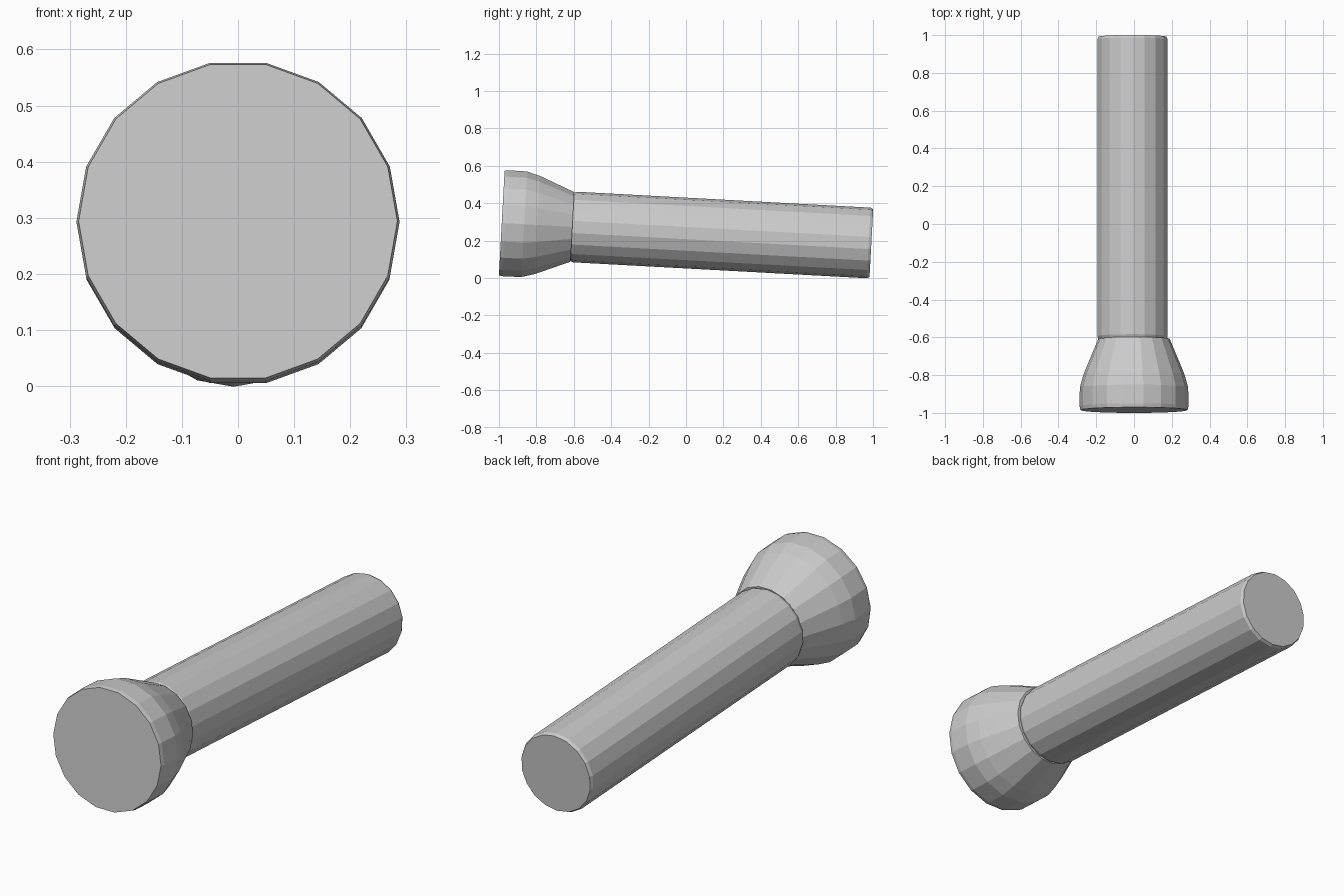
import bpy, bmesh, math
from mathutils import Matrix, Vector

if "Cube" in bpy.data.objects:
    bpy.data.objects.remove(bpy.data.objects["Cube"])

# Shared tilted axis: runs from the lens centre toward +y, dipping slightly
TILT = math.radians(3.1)
AXIS = Vector((0, math.cos(TILT), -math.sin(TILT)))
UP = Vector((0, math.sin(TILT), math.cos(TILT)))
START = Vector((0, -0.985, 0.294))


def turned_part(name, profile, sides, x_shift=0.0, phase=0.0):
    """Closed faceted solid from (distance along axis, radius) pairs."""
    bm = bmesh.new()
    rings = []
    for dist, radius in profile:
        ring = []
        for i in range(sides):
            a = phase + 2 * math.pi * i / sides
            side = Vector((math.cos(a) * radius + x_shift, 0, 0))
            ring.append(bm.verts.new(START + AXIS * dist + side + UP * math.sin(a) * radius))
        rings.append(ring)
    for r0, r1 in zip(rings, rings[1:]):
        for i in range(sides):
            j = (i + 1) % sides
            bm.faces.new((r0[i], r0[j], r1[j], r1[i]))
    bm.faces.new(rings[0])
    bm.faces.new(rings[-1])
    bmesh.ops.recalc_face_normals(bm, faces=bm.faces)
    mesh = bpy.data.meshes.new(name)
    bm.to_mesh(mesh)
    bm.free()
    obj = bpy.data.objects.new(name, mesh)
    bpy.context.collection.objects.link(obj)
    return obj


# Flared lamp head with a flat front
turned_part("lamp_head",
            [(0, 0.284), (0.02, 0.288), (0.12, 0.287), (0.19, 0.267),
             (0.27, 0.234), (0.378, 0.189)], 18)

# Long straight handle with slightly eased ends
turned_part("handle",
            [(0.37, 0.18), (0.392, 0.189), (1.965, 0.189), (1.979, 0.182)],
            18, x_shift=-0.008, phase=math.pi / 18)
